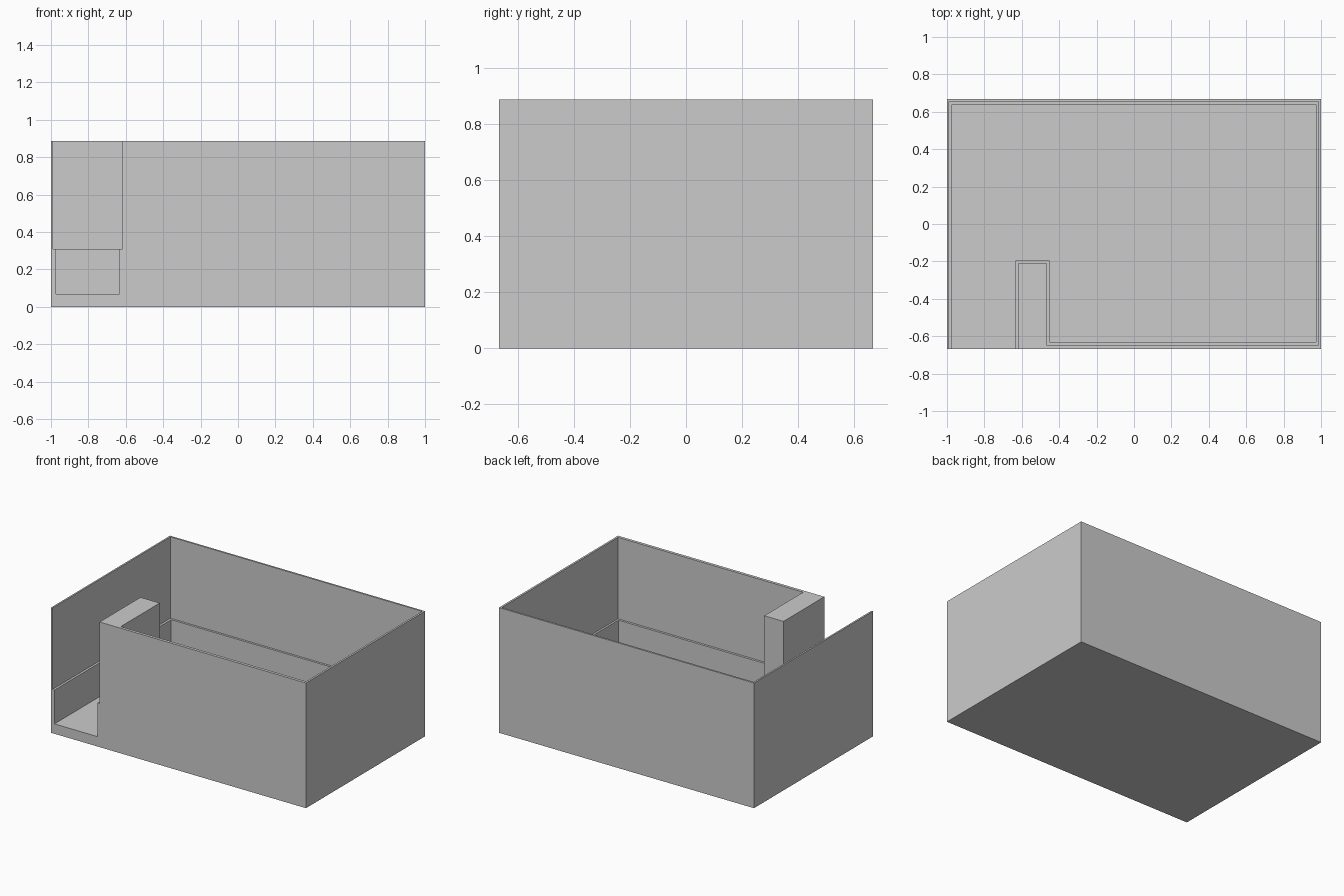
import bpy, bmesh

if "Cube" in bpy.data.objects:
    bpy.data.objects.remove(bpy.data.objects["Cube"])

W, D, H = 1.0, 0.667, 0.887


def prism(name, pts, z0, z1):
    """Closed vertical prism from a counter-clockwise outline."""
    bm = bmesh.new()
    face = bm.faces.new([bm.verts.new((x, y, z0)) for x, y in pts])
    out = bmesh.ops.extrude_face_region(bm, geom=[face], use_keep_orig=True)
    top = [g for g in out["geom"] if isinstance(g, bmesh.types.BMVert)]
    bmesh.ops.translate(bm, verts=top, vec=(0, 0, z1 - z0))
    bmesh.ops.recalc_face_normals(bm, faces=bm.faces)
    mesh = bpy.data.meshes.new(name)
    bm.to_mesh(mesh)
    bm.free()
    obj = bpy.data.objects.new(name, mesh)
    bpy.context.collection.objects.link(obj)
    return obj


def room_outline(left, right, front, back, door, pier, pier_end):
    """Room floor plan with a doorway through the front beside a pier."""
    return [(left, -0.9), (door, -0.9), (door, pier_end), (pier, pier_end),
            (pier, front), (right, front), (right, back), (left, back)]


# Solid outer block
shell = prism("tray_shell", [(-W, -D), (W, -D), (W, D), (-W, D)], 0, H)

# Lower room is slightly narrower than the upper one, leaving a ledge
cutters = [
    prism("lower_room_cutter",
          room_outline(-0.972, 0.972, -0.63, 0.639, -0.634, -0.451, -0.196), 0.07, 0.6),
    prism("upper_room_cutter",
          room_outline(-0.988, 0.986, -0.646, 0.654, -0.618, -0.467, -0.209), 0.31, 1.2),
]
bpy.context.view_layer.objects.active = shell
for cutter in cutters:
    cutter.hide_render = True
    mod = shell.modifiers.new(cutter.name, 'BOOLEAN')
    mod.operation = 'DIFFERENCE'
    mod.solver = 'EXACT'
    mod.object = cutter
    bpy.ops.object.modifier_apply(modifier=mod.name)
    bpy.data.objects.remove(cutter)
